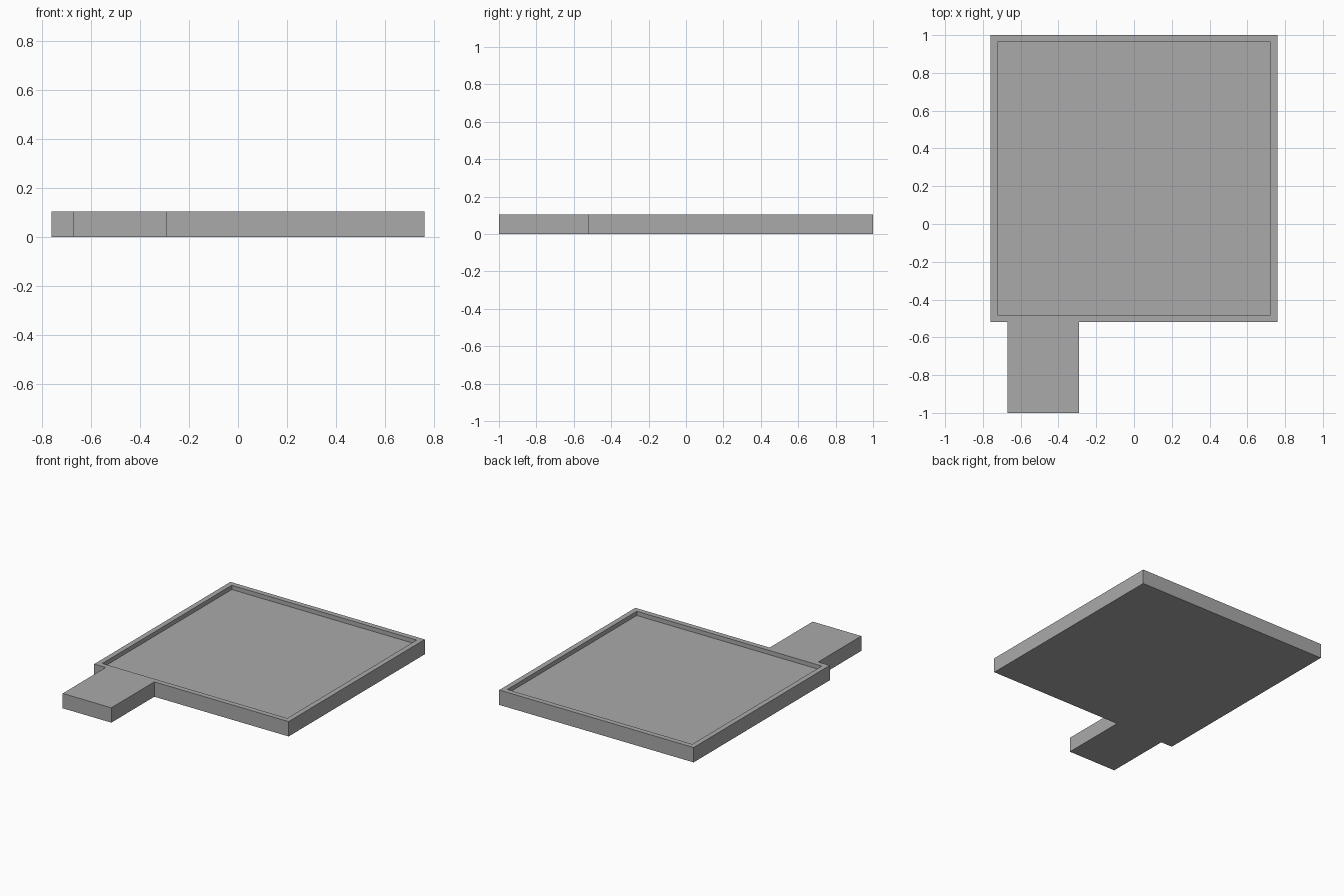
import bpy
import bmesh
from mathutils import Vector

cube = bpy.data.objects.get("Cube")
if cube:
    bpy.data.objects.remove(cube, do_unlink=True)

HEIGHT = 0.105
RECESS = 0.03
RIM = 0.037
LEFT, RIGHT, FRONT, BACK = -0.76, 0.76, -0.52, 1.0
TAB_LEFT, TAB_RIGHT, TAB_FRONT = -0.67, -0.29, -1.0

# Single plain grey
grey = bpy.data.materials.new("plain grey")
grey.use_nodes = True
colour = (0.4, 0.4, 0.4, 1)
grey.diffuse_color = colour
grey.node_tree.nodes["Principled BSDF"].inputs["Base Color"].default_value = colour


def prism(name, outline, bottom, top):
    """Extrude a flat outline upwards into a solid."""
    bm = bmesh.new()
    face = bm.faces.new([bm.verts.new((x, y, bottom)) for x, y in outline])
    result = bmesh.ops.extrude_face_region(bm, geom=[face])
    moved = [v for v in result["geom"] if isinstance(v, bmesh.types.BMVert)]
    bmesh.ops.translate(bm, verts=moved, vec=Vector((0, 0, top - bottom)))
    bmesh.ops.recalc_face_normals(bm, faces=bm.faces)
    mesh = bpy.data.meshes.new(name)
    bm.to_mesh(mesh)
    bm.free()
    mesh.materials.append(grey)
    obj = bpy.data.objects.new(name, mesh)
    bpy.context.collection.objects.link(obj)
    return obj


# Square slab with the entry tab on its front edge
slab = prism("tray_with_tab", [
    (LEFT, FRONT), (TAB_LEFT, FRONT), (TAB_LEFT, TAB_FRONT), (TAB_RIGHT, TAB_FRONT),
    (TAB_RIGHT, FRONT), (RIGHT, FRONT), (RIGHT, BACK), (LEFT, BACK)], 0, HEIGHT)

# Shallow recess inside the rim
x0, x1, y0, y1 = LEFT + RIM, RIGHT - RIM, FRONT + RIM, BACK - RIM
cutter = prism("recess_cutter", [(x0, y0), (x1, y0), (x1, y1), (x0, y1)],
               HEIGHT - RECESS, HEIGHT + 0.1)
cutter.hide_render = True
cutter.hide_set(True)
cut = slab.modifiers.new("recess", "BOOLEAN")
cut.operation = "DIFFERENCE"
cut.solver = "EXACT"
cut.object = cutter

# Bake the cut and drop the cutter
bpy.context.view_layer.objects.active = slab
bpy.ops.object.modifier_apply(modifier=cut.name)
bpy.data.objects.remove(cutter, do_unlink=True)
